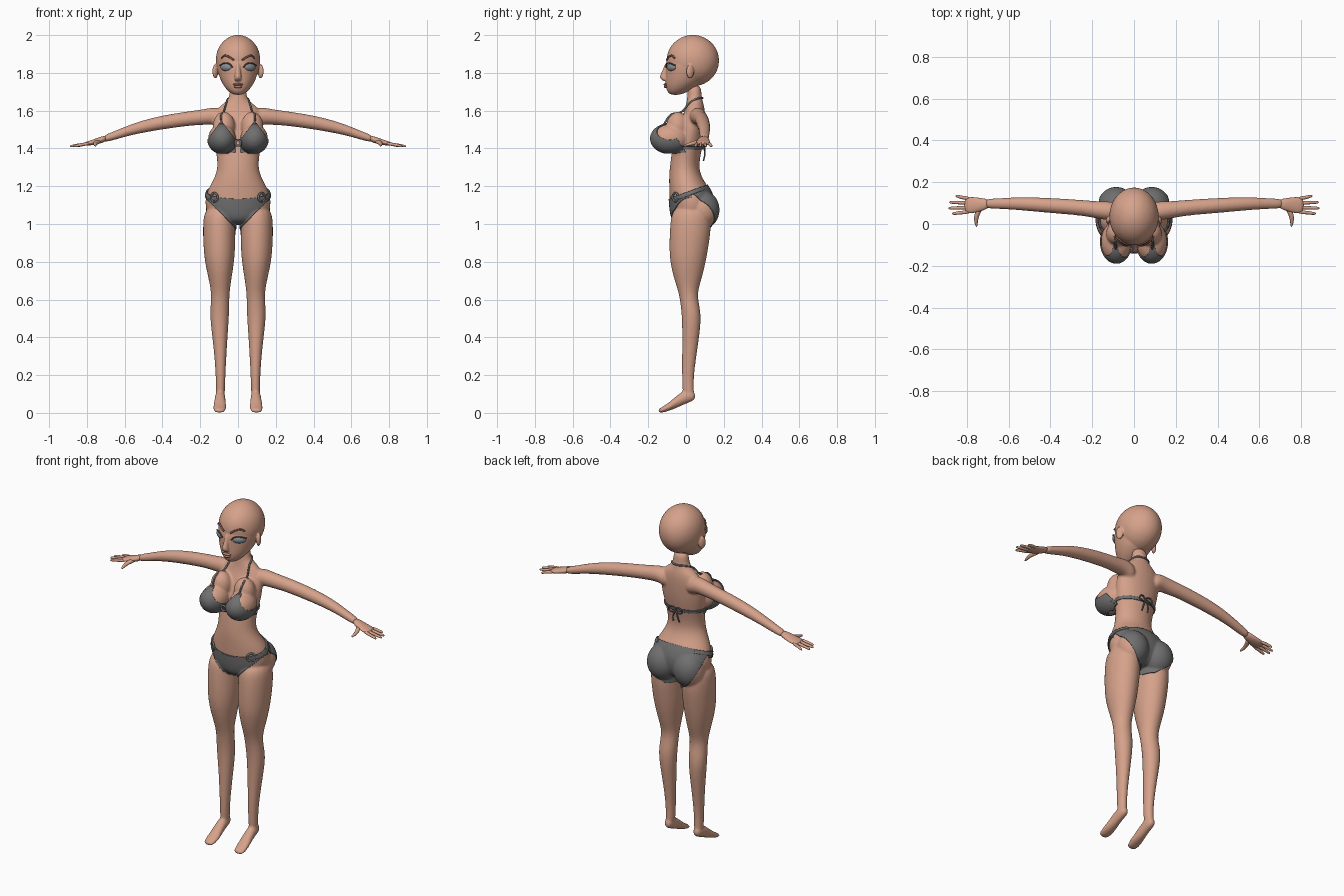
import bpy, bmesh, math
from mathutils import Matrix, Vector
from mathutils.bvhtree import BVHTree

cube = bpy.data.objects.get("Cube")
if cube:
    bpy.data.objects.remove(cube, do_unlink=True)


def material(name, *rgb):
    m = bpy.data.materials.new(name)
    m.use_nodes = True
    m.diffuse_color = (*rgb, 1)
    m.node_tree.nodes["Principled BSDF"].inputs["Base Color"].default_value = (*rgb, 1)
    return m


SKIN = material("skin", .67, .36, .255)
CLOTH = material("grey cloth", .16, .16, .16)
EYE = material("eye grey", .23, .27, .29)
BROW = material("brow brown", .22, .1, .07)
LIP = material("lip", .5, .23, .17)
SIDES = (("left", 1), ("right", -1))


def loft(bm, axis, rows, s=1, n=16):
    """Skin elliptical rings; each row is position on axis, two centres, two radii."""
    rings = []
    for t, a, b, ra, rb in rows:
        ring = []
        for i in range(n):
            w = math.tau * i / n
            u, v = a + ra * 1.025 * math.cos(w), b + rb * 1.025 * math.sin(w)
            x, y, z = {"x": (t, u, v), "y": (u, t, v), "z": (u, v, t)}[axis]
            ring.append(bm.verts.new((x * s, y, z)))
        rings.append(ring)
    for p, q in zip(rings, rings[1:]):
        for i in range(n):
            j = (i + 1) % n
            bm.faces.new((p[i], p[j], q[j], q[i]))
    bm.faces.new(rings[0])
    bm.faces.new(rings[-1])


def ball(bm, centre, radii, turn=0):
    m = Matrix.Translation(centre) @ Matrix.Rotation(turn, 4, "Z") @ Matrix.Diagonal((*radii, 1))
    bmesh.ops.create_icosphere(bm, subdivisions=3, radius=1, matrix=m)


def place(bm, name, mat):
    mesh = bpy.data.meshes.new(name)
    bm.to_mesh(mesh)
    bm.free()
    ob = bpy.data.objects.new(name, mesh)
    bpy.context.collection.objects.link(ob)
    mesh.materials.append(mat)
    mesh.shade_smooth()
    return ob


def finish(bm, name, mat, voxel=0, passes=4):
    """Round the parts off and, with a voxel size, fuse them into one skin."""
    bmesh.ops.recalc_face_normals(bm, faces=bm.faces)
    ob = place(bm, name, mat)
    ob.modifiers.new("round", "SUBSURF").levels = 2 if voxel else 1
    if voxel:
        fuse = ob.modifiers.new("fuse", "REMESH")
        fuse.mode, fuse.voxel_size = "VOXEL", voxel
        soft = ob.modifiers.new("soften", "SMOOTH")
        soft.factor, soft.iterations = .5, passes
    bpy.context.view_layer.update()
    ev = ob.evaluated_get(bpy.context.evaluated_depsgraph_get())
    mesh = bpy.data.meshes.new_from_object(ev)
    ob.modifiers.clear()
    ob.data = mesh
    mesh.materials.clear()
    mesh.materials.append(mat)
    mesh.shade_smooth()
    return ob


def tree_of(ob):
    bm = bmesh.new()
    bm.from_mesh(ob.data)
    return BVHTree.FromBMesh(bm)


# Body: torso, bust, hips, legs, feet and arms
bm = bmesh.new()
torso = [(1.0, .1, -.06, .1), (1.05, .165, -.08, .14), (1.12, .176, -.086, .15),
         (1.18, .162, -.088, .13), (1.24, .125, -.09, .085), (1.3, .105, -.086, .066),
         (1.38, .115, -.075, .08), (1.46, .13, -.06, .095), (1.54, .135, -.035, .1),
         (1.59, .125, -.01, .1), (1.625, .095, .0, .096), (1.65, .058, .004, .088),
         (1.68, .044, .008, .082), (1.74, .042, .01, .08)]
loft(bm, "z", [(z, 0, (f + b) / 2, r, (b - f) / 2) for z, r, f, b in torso])
leg = [(1.1, .095, .08, -.07, .12), (1.0, .1, .086, -.084, .135), (.9, .099, .085, -.088, .122),
       (.8, .098, .078, -.086, .105), (.7, .095, .058, -.06, .08), (.63, .093, .047, -.036, .057),
       (.55, .097, .05, -.025, .075), (.48, .098, .048, -.02, .08), (.35, .094, .035, -.02, .062),
       (.2, .092, .025, -.022, .04), (.12, .093, .024, -.018, .042), (.08, .094, .022, -.015, .042)]
foot = [(.05, .094, .09, .014, .016), (.03, .094, .09, .024, .03), (-.01, .095, .083, .027, .038),
        (-.05, .095, .058, .03, .032), (-.09, .096, .033, .035, .022),
        (-.125, .098, .016, .034, .015), (-.148, .098, .01, .022, .01)]
arm = [(.06, .06, 1.55, .045, .05), (.12, .062, 1.575, .045, .046), (.18, .068, 1.566, .041, .041),
       (.25, .078, 1.56, .037, .038), (.39, .088, 1.54, .036, .037), (.5, .095, 1.517, .033, .033),
       (.58, .098, 1.495, .029, .028), (.66, .098, 1.466, .025, .023), (.72, .097, 1.448, .023, .019)]
for side, s in SIDES:
    loft(bm, "z", [(z, x, (f + b) / 2, r, (b - f) / 2) for z, x, r, f, b in leg], s)
    loft(bm, "y", foot, s)
    loft(bm, "x", arm, s)
    ball(bm, (s * .085, -.085, 1.452), (.074, .102, .078))
    ball(bm, (s * .075, -.045, 1.515), (.06, .06, .08))
    ball(bm, (s * .085, .087, 1.075), (.086, .086, .098))
body = finish(bm, "body", SKIN, .007)
body_tree = tree_of(body)

# Hands: palm, four fingers and a thumb
for side, s in SIDES:
    bm = bmesh.new()
    loft(bm, "x", [(.69, .097, 1.456, .022, .018), (.74, .092, 1.44, .033, .017),
                   (.785, .09, 1.428, .041, .013), (.815, .09, 1.423, .034, .009)], s)
    for y, tip_y, tip in ((.121, .134, .855), (.1, .104, .886), (.079, .076, .89), (.059, .05, .872)):
        loft(bm, "x", [(.78, y, 1.427, .01, .01), (.83, (y + tip_y) / 2, 1.42, .009, .009),
                       (tip - .01, tip_y, 1.413, .008, .008), (tip, tip_y, 1.411, .004, .004)], s, 8)
    loft(bm, "y", [(.085, .73, 1.438, .016, .012), (.045, .755, 1.43, .014, .012),
                   (.01, .757, 1.42, .009, .009), (-.015, .753, 1.414, .005, .005)], s, 8)
    finish(bm, side + "_hand", SKIN)

# Head: cranium, jaw, nose and ears
bm = bmesh.new()
ball(bm, (0, .036, 1.865), (.12, .141, .138))
jaw = [(1.682, .026, -.085, -.03), (1.71, .06, -.105, .03), (1.75, .088, -.109, .09),
       (1.8, .105, -.107, .125), (1.85, .115, -.108, .15), (1.9, .1, -.09, .15)]
loft(bm, "z", [(z, 0, (f + b) / 2, r, (b - f) / 2) for z, r, f, b in jaw])
loft(bm, "z", [(1.86, 0, -.096, .012, .012), (1.815, 0, -.108, .012, .015),
               (1.78, 0, -.118, .018, .024), (1.765, 0, -.114, .02, .018), (1.755, 0, -.105, .012, .01)])
for side, s in SIDES:
    ball(bm, (s * .12, .022, 1.808), (.013, .022, .038), s * .5)
head = finish(bm, "head", SKIN, .004, 3)
head_tree = tree_of(head)


def cord(name, points, radius, mat, tree=None, cyclic=False):
    """Round cord; with a tree, its points are laid onto that surface."""
    curve = bpy.data.curves.new(name, "CURVE")
    curve.dimensions, curve.bevel_depth, curve.bevel_resolution = "3D", radius, 2
    curve.resolution_u, curve.use_fill_caps = 6, True
    sp = curve.splines.new("BEZIER")
    sp.bezier_points.add(len(points) - 1)
    sp.use_cyclic_u = cyclic
    for bp, p in zip(sp.bezier_points, points):
        if tree:
            spot, normal, *_ = tree.find_nearest(Vector(p))
            p = spot + normal * radius * .5
        bp.co = p
        bp.handle_left_type = bp.handle_right_type = "AUTO"
    curve.materials.append(mat)
    ob = bpy.data.objects.new(name, curve)
    bpy.context.collection.objects.link(ob)


# Face details
for side, s in SIDES:
    bm = bmesh.new()
    ball(bm, (s * .062, -.077, 1.83), (.037, .017, .021), s * .62)
    finish(bm, side + "_eye", EYE)
    cord(side + "_lash", [(s * x, y, z) for x, y, z in
         ((.028, -.104, 1.828), (.045, -.103, 1.847), (.068, -.09, 1.852), (.097, -.058, 1.84))],
         .0035, BROW)
    cord(side + "_brow", [(s * x, -.1 + x * .3, z) for x, z in
         ((.02, 1.868), (.05, 1.886), (.075, 1.892), (.1, 1.88))], .005, BROW, head_tree)
bm = bmesh.new()
ball(bm, (0, -.106, 1.739), (.028, .013, .007))
ball(bm, (0, -.105, 1.727), (.023, .013, .008))
finish(bm, "lips", LIP)


def shell(name, cuts, thick=.006, mirror=False):
    """Cloth cut out of the body surface by planes, each a point and an outward normal."""
    bm = bmesh.new()
    bm.from_mesh(body.data)
    for point, normal in cuts:
        geom = bm.verts[:] + bm.edges[:] + bm.faces[:]
        bmesh.ops.bisect_plane(bm, geom=geom, plane_co=point, plane_no=normal, clear_outer=True)
    ob = place(bm, name, CLOTH)
    solid = ob.modifiers.new("thickness", "SOLIDIFY")
    solid.thickness, solid.offset = thick, 1
    if mirror:
        ob.modifiers.new("mirror", "MIRROR")
    return ob


def ring(name, spot, radius, turn=0):
    bpy.ops.mesh.primitive_torus_add(location=spot, rotation=(math.pi / 2, 0, turn), major_radius=radius,
                                     minor_radius=.006, major_segments=24, minor_segments=8)
    ob = bpy.context.object
    ob.name = name
    ob.data.materials.append(CLOTH)
    ob.data.shade_smooth()


# Swimwear bottom: front panel, back panel, hip straps and rings
waist = ((0, 0, 1.165), (0, -.37, 1))
shell("front_panel", [waist, ((0, .03, 0), (0, 1, 0)), ((0, 0, .972), (0, 0, -1))]
      + [((s * .022, 0, .985), (s, 0, -.95)) for _, s in SIDES])
shell("back_panel", [waist, ((0, .02, 0), (0, -1, 0)), ((0, 0, .965), (0, 0, -1))]
      + [((s * .03, .06, .975), (s, -.6, -.8)) for _, s in SIDES])
shell("hip_straps", [waist, ((0, 0, 1.143), (0, .37, -1)), ((.115, 0, 0), (-1, 0, 0))], .009, True)
for side, s in SIDES:
    spot, normal, *_ = body_tree.find_nearest(Vector((s * .135, -.07, 1.142)))
    ring(side + "_hip_ring", spot + normal * .006, .022, s * .7)

# Swimwear top: cups, back band, centre ring, neck strap and bow
shell("cups", [((.014, 0, 0), (-1, 0, 0)), ((0, 0, 1.378), (0, 0, -1)),
               ((.02, 0, 1.45), (-.085, 0, .065)), ((.09, 0, 1.537), (.095, 0, .07)),
               ((0, -.06, 1.47), (0, .12, .08))], .006, True)
shell("back_band", [((0, -.035, 0), (0, -1, 0)), ((0, 0, 1.412), (0, 0, 1)), ((0, 0, 1.396), (0, 0, -1)),
                    ((.2, 0, 0), (1, 0, 0)), ((-.2, 0, 0), (-1, 0, 0))])
ring("centre_ring", (0, -.135, 1.43), .015)
half = [(.088, -.12, 1.532), (.085, -.07, 1.57), (.078, -.02, 1.61), (.062, .02, 1.645), (.045, .065, 1.665)]
cord("neck_strap", half + [(0, .09, 1.668)] + [(-x, y, z) for x, y, z in half[::-1]],
     .005, CLOTH, body_tree)
for side, s in SIDES:
    cord(side + "_bow_loop", [(0, .094, 1.404), (s * .03, .1, 1.42), (s * .042, .1, 1.4),
                              (s * .025, .1, 1.39)], .004, CLOTH, cyclic=True)
    cord(side + "_bow_tail", [(0, .096, 1.402), (s * .014, .1, 1.37), (s * .02, .092, 1.335)],
         .004, CLOTH)
